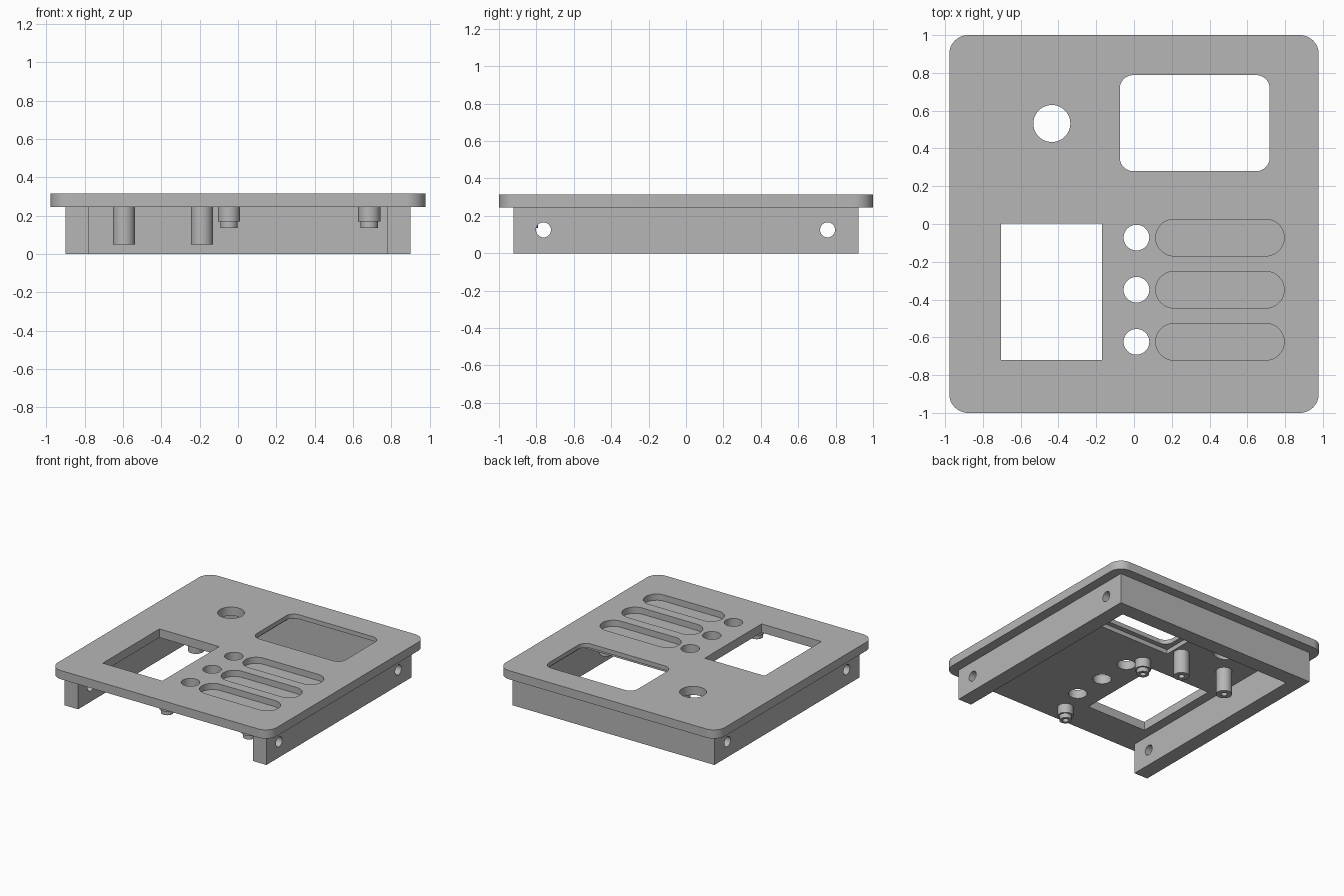
import bpy
import bmesh
import math

cube = bpy.data.objects.get("Cube")
if cube:
    bpy.data.objects.remove(cube, do_unlink=True)

grey = bpy.data.materials.new("plain grey")
grey.use_nodes = True
grey.diffuse_color = (0.47, 0.47, 0.47, 1)
grey.node_tree.nodes["Principled BSDF"].inputs["Base Color"].default_value = grey.diffuse_color

PLATE_LOW, PLATE_TOP = 0.245, 0.315


def rounded_rect(x0, x1, y0, y1, r, steps=12):
    """Counter-clockwise outline with rounded corners."""
    centres = [(x1 - r, y1 - r), (x0 + r, y1 - r), (x0 + r, y0 + r), (x1 - r, y0 + r)]
    outline = []
    for corner, (cx, cy) in enumerate(centres):
        for i in range(steps + 1):
            a = math.pi / 2 * (corner + i / steps)
            p = (cx + r * math.cos(a), cy + r * math.sin(a))
            if not outline or math.dist(p, outline[-1]) > 1e-5:
                outline.append(p)
    if math.dist(outline[0], outline[-1]) < 1e-5:
        outline.pop()
    return outline


def rect(x0, x1, y0, y1):
    return [(x0, y0), (x1, y0), (x1, y1), (x0, y1)]


def circle(x, y, r, sides=40):
    return [(x + r * math.cos(math.tau * i / sides), y + r * math.sin(math.tau * i / sides))
            for i in range(sides)]


def prism(name, outline, z0, z1):
    """Extrude a flat outline from z0 to z1."""
    bm = bmesh.new()
    face = bm.faces.new([bm.verts.new((x, y, z0)) for x, y in outline])
    top = bmesh.ops.extrude_face_region(bm, geom=[face])["geom"]
    bmesh.ops.translate(bm, vec=(0, 0, z1 - z0),
                        verts=[v for v in top if isinstance(v, bmesh.types.BMVert)])
    bmesh.ops.recalc_face_normals(bm, faces=bm.faces[:])
    mesh = bpy.data.meshes.new(name)
    bm.to_mesh(mesh)
    bm.free()
    mesh.materials.append(grey)
    ob = bpy.data.objects.new(name, mesh)
    bpy.context.collection.objects.link(ob)
    return ob


def select(ob):
    bpy.ops.object.select_all(action="DESELECT")
    ob.select_set(True)
    bpy.context.view_layer.objects.active = ob


def combine(ob, other, operation="DIFFERENCE"):
    """Apply a boolean and drop the helper object."""
    select(ob)
    mod = ob.modifiers.new("shape", "BOOLEAN")
    mod.operation = operation
    mod.solver = "EXACT"
    mod.object = other
    bpy.ops.object.modifier_apply(modifier=mod.name)
    bpy.data.objects.remove(other, do_unlink=True)


def smooth(ob):
    select(ob)
    bpy.ops.object.shade_smooth_by_angle(angle=math.radians(30))


# Top plate with its openings
plate = prism("top_plate", rounded_rect(-0.978, 0.978, -1, 1, 0.1), PLATE_LOW, PLATE_TOP)
openings = [
    rounded_rect(-0.075, 0.718, 0.28, 0.788, 0.07),
    rect(-0.703, -0.17, -0.72, 0.003),
    circle(-0.435, 0.532, 0.098),
]
ROWS = (-0.072, -0.348, -0.624)
openings += [circle(0.013, y, 0.068) for y in ROWS]
for outline in openings:
    combine(plate, prism("cutter", outline, PLATE_LOW - 0.1, PLATE_TOP + 0.1))

# Shallow button slots on top, and a ledge under the display window
for y in ROWS:
    slot = rounded_rect(0.115, 0.795, y - 0.097, y + 0.097, 0.097)
    combine(plate, prism("cutter", slot, PLATE_TOP - 0.05, PLATE_TOP + 0.1))
combine(plate, prism("cutter", rect(-0.115, 0.758, 0.24, 0.80), PLATE_LOW - 0.1, PLATE_LOW + 0.035))
smooth(plate)

# Three-sided wall, open at the front
wall = prism("surrounding_wall", [
    (-0.9, -0.923), (-0.78, -0.923), (-0.78, 0.80), (0.78, 0.80),
    (0.78, -0.923), (0.9, -0.923), (0.9, 0.923), (-0.9, 0.923)], 0, PLATE_LOW)
for y in (-0.762, 0.757):
    drill = prism("cutter", circle(0, 0, 0.04), -1.2, 1.2)
    drill.rotation_euler.y = math.pi / 2
    drill.location = (0, y, 0.125)
    bpy.context.view_layer.update()
    combine(wall, drill)
smooth(wall)

# Tall hollow posts
for side, x in (("right", -0.595), ("left", -0.188)):
    post = prism("tall_post_" + side, circle(x, 0.315, 0.058), 0.05, PLATE_LOW)
    combine(post, prism("cutter", circle(x, 0.315, 0.022), 0, 0.2))
    smooth(post)

# Short stepped posts
for side, x in (("right", -0.047), ("left", 0.685)):
    for end, y in (("front", -0.835), ("back", 0.045)):
        post = prism("short_post_" + end + "_" + side, circle(x, y, 0.058), 0.17, PLATE_LOW)
        combine(post, prism("tip", circle(x, y, 0.045), 0.135, 0.2), "UNION")
        combine(post, prism("cutter", circle(x, y, 0.022), 0.1, 0.23))
        smooth(post)
